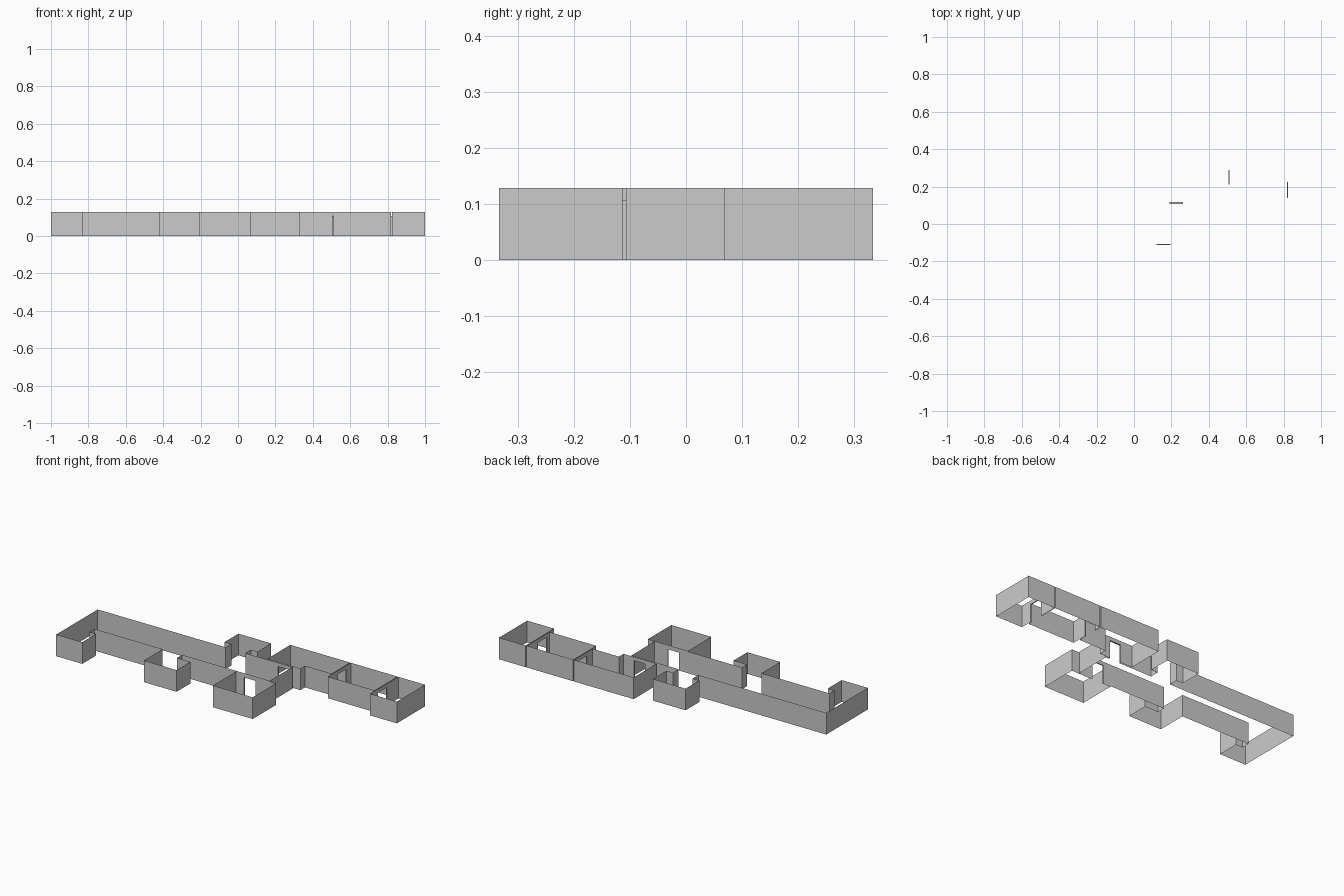
import bpy, bmesh
from mathutils import Vector

if "Cube" in bpy.data.objects:
    bpy.data.objects.remove(bpy.data.objects["Cube"])

H = 0.129        # wall height
DOOR_H = 0.107   # doorway height


def make_object(name, quads):
    bm = bmesh.new()
    for q in quads:
        bm.faces.new([bm.verts.new(p) for p in q])
    bmesh.ops.remove_doubles(bm, verts=bm.verts, dist=0.0005)
    mesh = bpy.data.meshes.new(name)
    bm.to_mesh(mesh)
    bm.free()
    obj = bpy.data.objects.new(name, mesh)
    bpy.context.collection.objects.link(obj)


def panel(a, b, z0=0.0, z1=H):
    return [(*a, z0), (*b, z0), (*b, z1), (*a, z1)]


def walls(name, outline, doors=None):
    """Thin walls round a closed outline; doors = {wall index: (start, end)}
    where start and end are coordinates along that wall's axis."""
    quads = []
    for i, p in enumerate(outline):
        a, b = Vector(p), Vector(outline[(i + 1) % len(outline)])
        if doors and i in doors:
            axis = 0 if abs(b.x - a.x) > abs(b.y - a.y) else 1
            t = sorted((d - a[axis]) / (b[axis] - a[axis]) for d in doors[i])
            c, d = a.lerp(b, t[0]), a.lerp(b, t[1])
            quads += [panel(a, c), panel(c, d, DOOR_H, H), panel(d, b)]
        else:
            quads.append(panel(a, b))
    make_object(name, quads)


def door_frame(name, a, b, gap):
    """Jambs and head joining the doorways of two neighbouring walls."""
    a, b, g = Vector(a), Vector(b), Vector(gap)
    quads = [panel(a, a + g, 0, DOOR_H), panel(b, b + g, 0, DOOR_H),
             [(*p, DOOR_H) for p in (a, b, b + g, a + g)]]
    make_object(name, quads)


# Doorway spans
SOUTH, NORTH = (0.12, 0.195), (0.19, 0.262)
MID, EAST = (0.21, 0.29), (0.14, 0.225)

# Main hall with its three alcoves
walls("main_hall_walls", [
    (-1, 0.107), (-0.156, 0.107), (-0.156, 0.16), (-0.2, 0.16), (-0.2, 0.289),
    (0.016, 0.289), (0.016, 0.16), (-0.027, 0.16), (-0.027, 0.107),
    (0.284, 0.107), (0.284, -0.107), (-0.294, -0.107), (-0.294, -0.155),
    (-0.206, -0.155), (-0.206, -0.284), (-0.422, -0.284), (-0.422, -0.107),
    (-0.872, -0.107), (-0.872, -0.155), (-0.828, -0.155), (-0.828, -0.284),
    (-1, -0.284)], {8: NORTH, 10: SOUTH})

# Side rooms
walls("south_room_walls", [(0.067, -0.113), (0.33, -0.113), (0.33, -0.333), (0.067, -0.333)],
      {0: SOUTH})
walls("north_room_walls", [(0.112, 0.333), (0.505, 0.333), (0.505, 0.16), (0.33, 0.16),
                           (0.33, 0.117), (0.112, 0.117)], {1: MID, 4: NORTH})
walls("middle_room_walls", [(0.511, 0.333), (0.818, 0.333), (0.818, 0.117), (0.511, 0.117)],
      {1: EAST, 3: MID})
walls("east_room_walls", [(0.824, 0.333), (1, 0.333), (1, 0.068), (0.824, 0.068)],
      {3: EAST})

# Door frames bridging the gaps between rooms
door_frame("south_door_frame", (SOUTH[0], -0.113), (SOUTH[1], -0.113), (0, 0.006))
door_frame("north_door_frame", (NORTH[0], 0.107), (NORTH[1], 0.107), (0, 0.01))
door_frame("middle_door_frame", (0.505, MID[0]), (0.505, MID[1]), (0.006, 0))
door_frame("east_door_frame", (0.818, EAST[0]), (0.818, EAST[1]), (0.006, 0))
